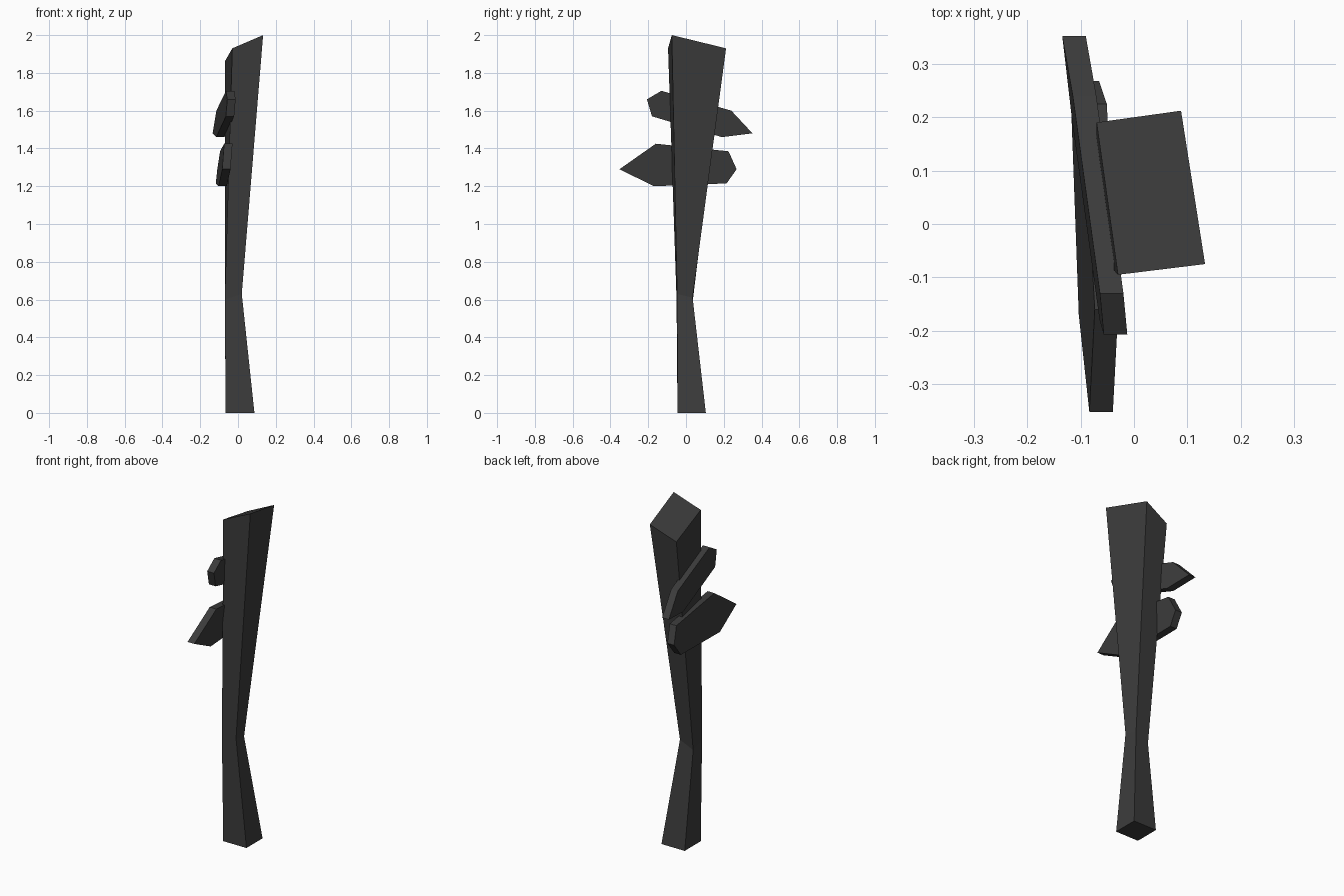
import bpy, bmesh
from mathutils import Vector

if "Cube" in bpy.data.objects:
    bpy.data.objects.remove(bpy.data.objects["Cube"])

dark = bpy.data.materials.new("dark_wood")
dark.diffuse_color = (0.045, 0.045, 0.045, 1)
dark.use_nodes = True
dark.node_tree.nodes["Principled BSDF"].inputs["Base Color"].default_value = dark.diffuse_color


def loft(name, rings):
    """Closed flat-faced solid through rings of matching corner counts."""
    bm = bmesh.new()
    loops = [[bm.verts.new(p) for p in ring] for ring in rings]
    n = len(loops[0])
    for a, b in zip(loops, loops[1:]):
        for i in range(n):
            j = (i + 1) % n
            bm.faces.new((a[i], a[j], b[j], b[i]))
    bm.faces.new(loops[0][::-1])
    bm.faces.new(loops[-1])
    bmesh.ops.recalc_face_normals(bm, faces=bm.faces)
    mesh = bpy.data.meshes.new(name)
    bm.to_mesh(mesh)
    bm.free()
    mesh.materials.append(dark)
    ob = bpy.data.objects.new(name, mesh)
    bpy.context.collection.objects.link(ob)
    return ob


def board(name, outline, x0, lean_y, lean_z, thickness=0.044):
    """Arrow plank: (y, z) outline laid on the plane x = x0 + lean_y*y + lean_z*z."""
    mid = [Vector((x0 + lean_y * y + lean_z * (z - 1.3), y, z)) for y, z in outline]
    off = Vector((thickness / 2, 0, 0))
    return loft(name, [[p - off for p in mid], [p + off for p in mid]])


# Post: pinched low down, widening to a slanted top
loft("post", [
    [(-0.065, -0.045, 0), (0.087, -0.045, 0), (0.087, 0.105, 0), (-0.065, 0.105, 0)],
    [(-0.07, -0.05, 0.60), (0.02, -0.047, 0.63), (0.015, 0.035, 0.61), (-0.07, 0.033, 0.57)],
    [(-0.03, -0.095, 1.93), (0.133, -0.075, 2.0), (0.088, 0.212, 1.93), (-0.07, 0.19, 1.86)],
])

# Upper arrow board, pointing back and down
board("upper_board",
      [(-0.13, 1.705), (0.24, 1.60), (0.352, 1.48), (0.19, 1.46), (-0.18, 1.57), (-0.207, 1.66)],
      -0.078, -0.123, 0.05)

# Lower arrow board, pointing forward
board("lower_board",
      [(-0.352, 1.29), (-0.16, 1.425), (0.225, 1.385), (0.268, 1.29), (0.215, 1.215), (-0.17, 1.20)],
      -0.075, -0.042, 0.135)
